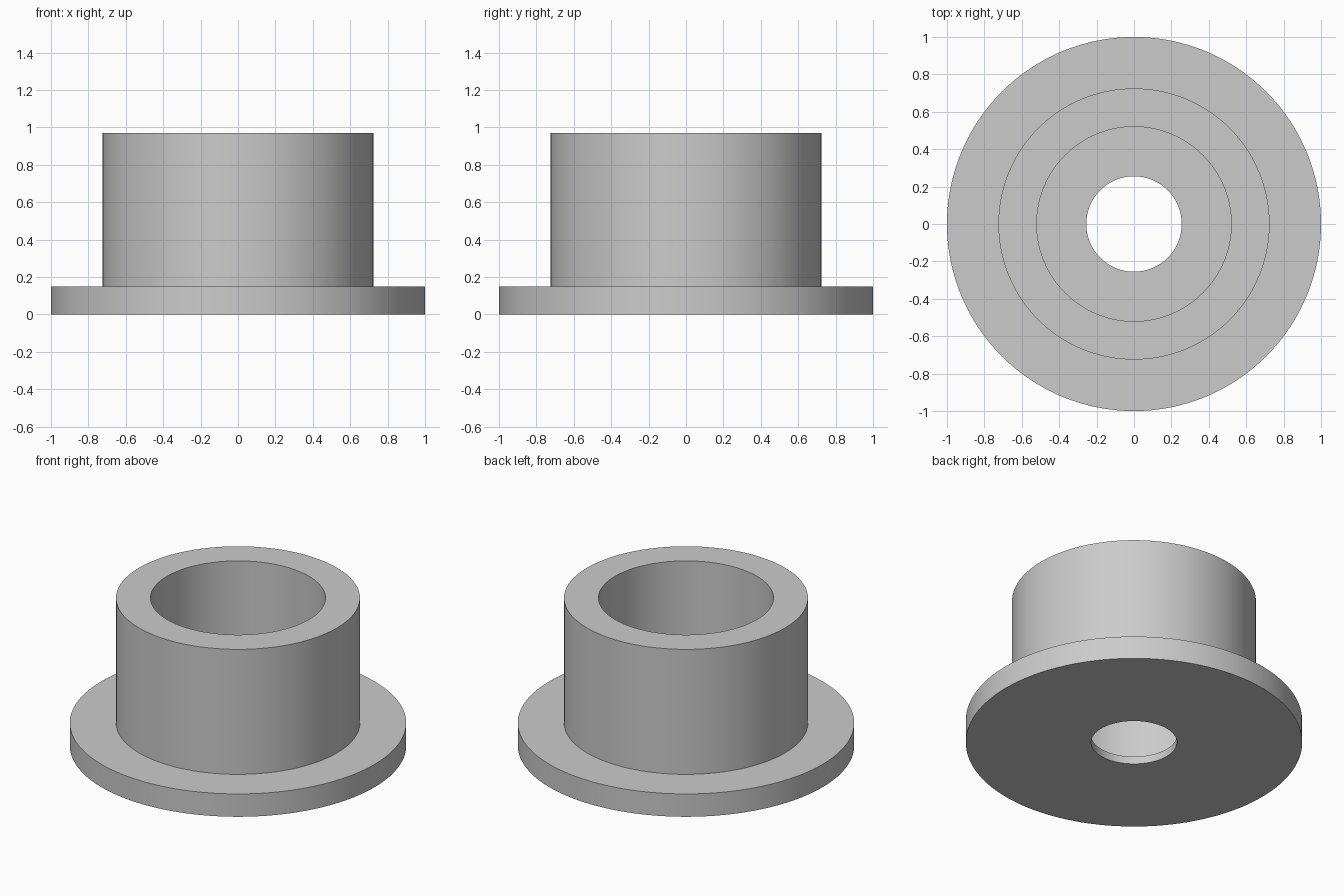
import bpy
import bmesh
import math

cube = bpy.data.objects.get("Cube")
if cube:
    bpy.data.objects.remove(cube, do_unlink=True)

# Dimensions
SEGMENTS = 128
FLANGE_R, SLEEVE_R, BORE_R, HOLE_R = 1.0, 0.725, 0.52, 0.255
FLANGE_H, FLOOR_H, TOP_H = 0.15, 0.05, 0.97

# Plain grey material
grey = bpy.data.materials.new("plain grey")
grey.use_nodes = True
colour = (0.6, 0.6, 0.6, 1.0)
grey.diffuse_color = colour
grey.node_tree.nodes["Principled BSDF"].inputs["Base Color"].default_value = colour


def lathe(name, profile, material):
    """Revolve a closed (radius, height) profile around the z axis."""
    bm = bmesh.new()
    verts = [bm.verts.new((r, 0, z)) for r, z in profile]
    edges = [bm.edges.new((a, b)) for a, b in zip(verts, verts[1:] + verts[:1])]
    bmesh.ops.spin(bm, geom=verts + edges, cent=(0, 0, 0), axis=(0, 0, 1),
                   angle=math.tau, steps=SEGMENTS, use_merge=True)
    bmesh.ops.remove_doubles(bm, verts=bm.verts, dist=0.0001)
    bmesh.ops.recalc_face_normals(bm, faces=bm.faces)
    mesh = bpy.data.meshes.new(name)
    bm.to_mesh(mesh)
    bm.free()
    mesh.materials.append(material)
    obj = bpy.data.objects.new(name, mesh)
    bpy.context.collection.objects.link(obj)
    return obj


# Flanged sleeve: wide bore above a thin floor with a smaller through hole
bushing = lathe("flanged_bushing", [
    (HOLE_R, 0), (FLANGE_R, 0), (FLANGE_R, FLANGE_H),
    (SLEEVE_R, FLANGE_H), (SLEEVE_R, TOP_H),
    (BORE_R, TOP_H), (BORE_R, FLOOR_H), (HOLE_R, FLOOR_H),
], grey)

bpy.ops.object.select_all(action="DESELECT")
bushing.select_set(True)
bpy.context.view_layer.objects.active = bushing
bpy.ops.object.shade_smooth_by_angle(angle=math.radians(30))
